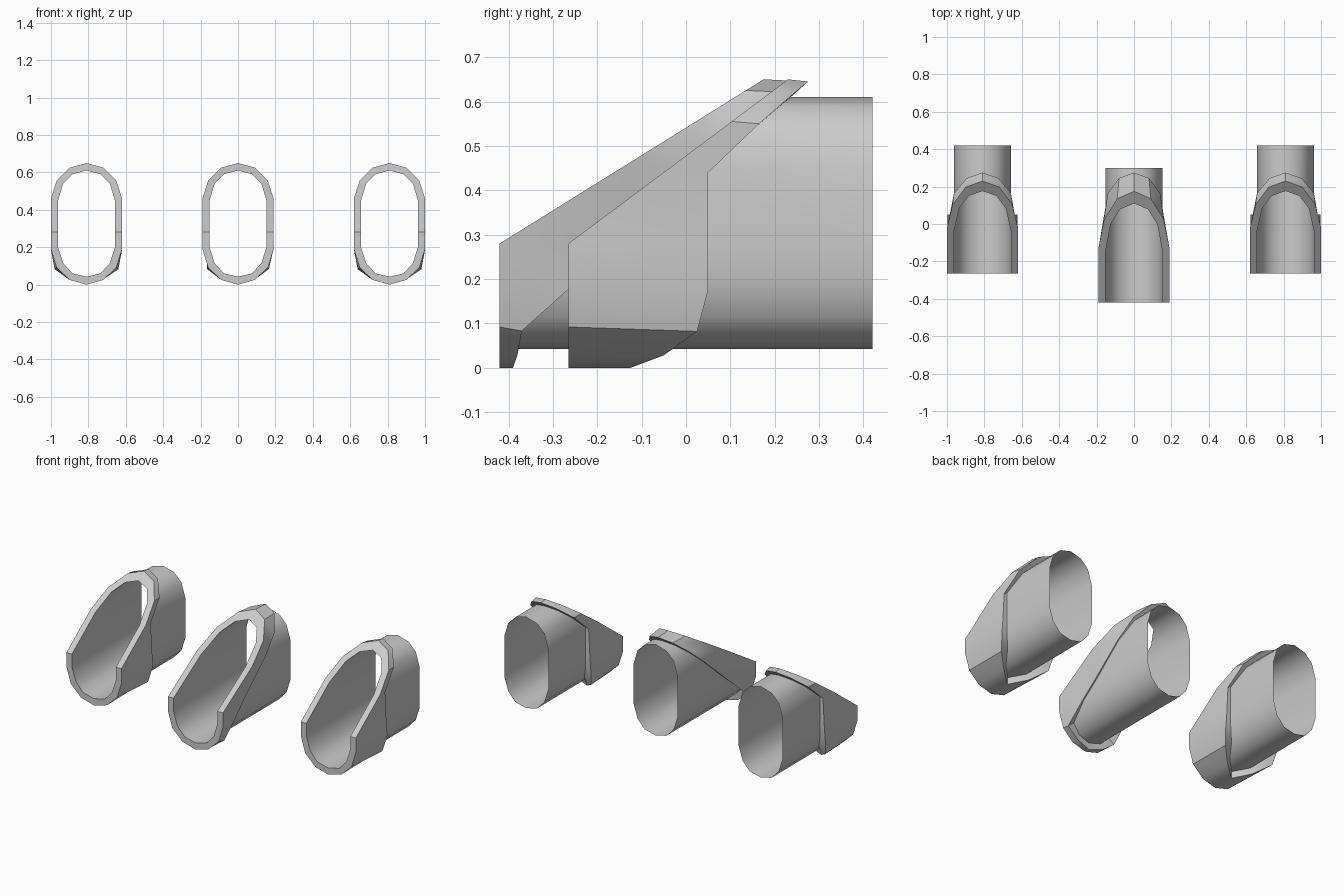
import bpy, bmesh, math

if "Cube" in bpy.data.objects:
    bpy.data.objects.remove(bpy.data.objects["Cube"])

# Half cross-sections (x, z), top to bottom
OUTER = [(0, .65), (.09, .625), (.16, .555), (.19, .46), (.19, .28),
         (.19, .19), (.16, .092), (.09, .025), (0, 0)]
INNER = [(0, .61), (.075, .59), (.125, .54), (.152, .45), (.152, .28),
         (.152, .2), (.125, .115), (.075, .06), (0, .042)]

# Rear edge of the collar (x, y, z), top to bottom
SIDE_REAR = [(0, .275, .645), (.085, .245, .62), (.152, .165, .55), (.172, .05, .44),
             (.18, .05, .28), (.188, .05, .175), (.17, .025, .082), (.09, -.05, .028), (0, -.125, 0)]
MID_REAR = [(0, .275, .645), (.08, .245, .62), (.14, .165, .55), (.158, .05, .45),
            (.16, -.147, .28), (.165, -.25, .19), (.165, -.37, .083), (.09, -.38, .028), (0, -.39, 0)]


def full(half):
    """Mirror a half ring into a closed ring."""
    return half + [(-p[0],) + tuple(p[1:]) for p in half[-2:0:-1]]


def rim(profile, front, top):
    """Upright below z = 0.28, sloping back above it."""
    return [(x, front + max(0, z - .28) / .37 * (top - front), z) for x, z in profile]


def loft(name, rings, loc):
    bm = bmesh.new()
    loops = [[bm.verts.new(p) for p in full(r)] for r in rings]
    for a, b in zip(loops, loops[1:]):
        n = len(a)
        for i in range(n):
            j = (i + 1) % n
            bm.faces.new((a[i], a[j], b[j], b[i]))
    bmesh.ops.recalc_face_normals(bm, faces=bm.faces)
    me = bpy.data.meshes.new(name)
    bm.to_mesh(me)
    bm.free()
    ob = bpy.data.objects.new(name, me)
    bpy.context.collection.objects.link(ob)
    ob.location = loc
    bpy.ops.object.select_all(action='DESELECT')
    ob.select_set(True)
    bpy.context.view_layer.objects.active = ob
    bpy.ops.object.shade_smooth_by_angle(angle=math.radians(35))


def pipe(name, x, front, top, end, rear):
    outer, inner = rim(OUTER, front, top), rim(INNER, front, top)
    # where the collar closes onto the tube
    seat = [(ix, r[1] - max(0, r[2] - iz) / .9, iz) for (ix, iz), r in zip(INNER, rear)]
    back = [(ix, end, iz) for ix, iz in INNER]
    # thin oval tube, open at both ends
    loft(name + "_tube", [inner, back], (x, 0, 0))
    # slanted collar around the mouth
    loft(name + "_collar", [inner, outer, rear, seat], (x, 0, 0))


pipe("left_pipe", -.81, -.265, .23, .42, SIDE_REAR)
pipe("middle_pipe", 0, -.42, .175, .30, MID_REAR)
pipe("right_pipe", .81, -.265, .23, .42, SIDE_REAR)
